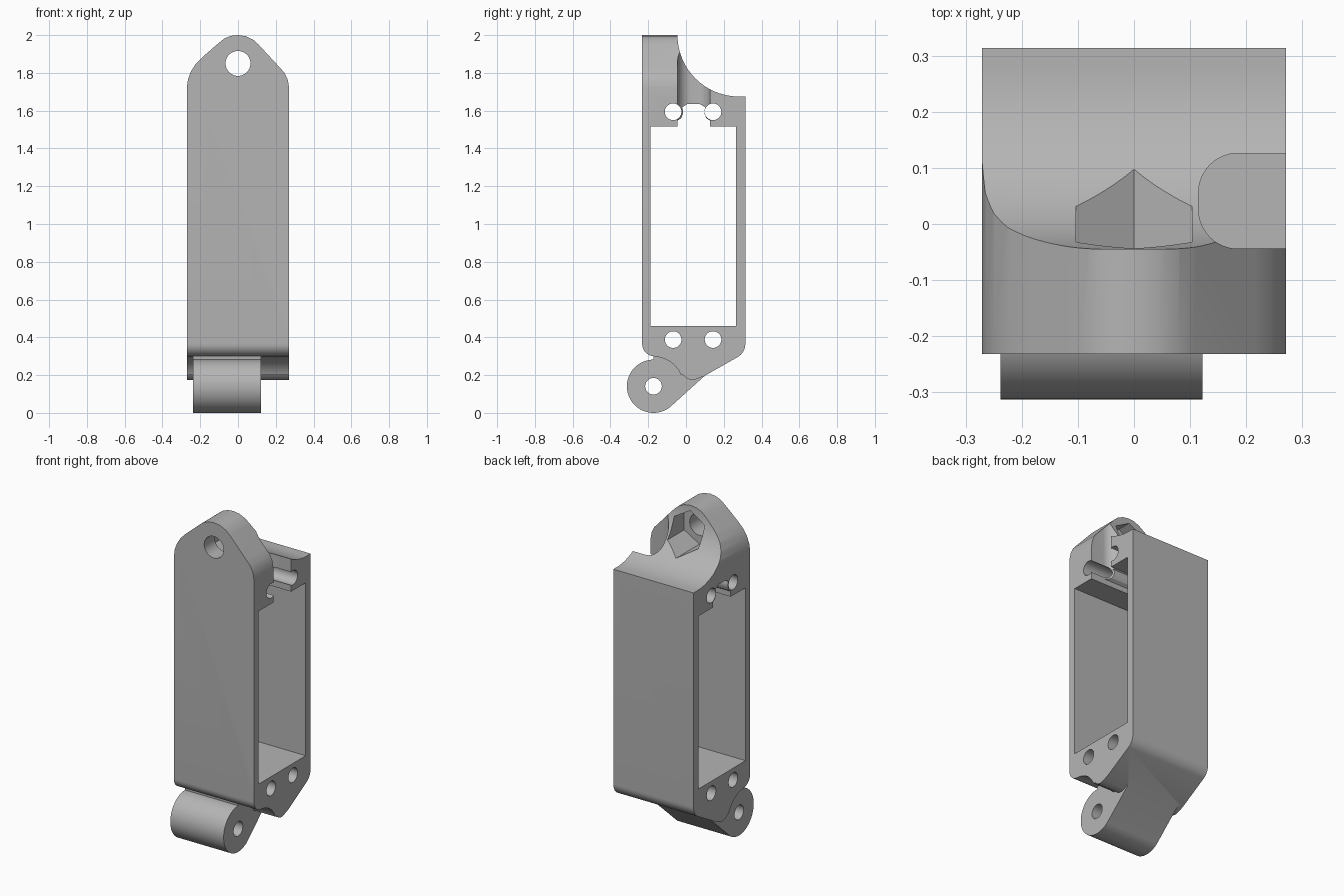
import bpy, bmesh, math
from math import sin, cos, radians

cube = bpy.data.objects.get("Cube")
if cube:
    bpy.data.objects.remove(cube, do_unlink=True)

GREY = (0.46, 0.46, 0.46, 1)
grey = bpy.data.materials.new("plain grey")
grey.use_nodes = True
grey.diffuse_color = GREY
grey.node_tree.nodes["Principled BSDF"].inputs["Base Color"].default_value = GREY


def arc(cx, cy, r, start, end, steps=16):
    """Points on an arc, angles in degrees."""
    angles = [radians(start + (end - start) * i / steps) for i in range(steps + 1)]
    return [(cx + r * cos(a), cy + r * sin(a)) for a in angles]


def circle(cx, cy, r, steps=40, start=0):
    return arc(cx, cy, r, start, start + 360, steps)[:-1]


def prism(name, outline, axis, low, high):
    """Extrude a flat outline along one axis."""
    place = {"x": lambda u, v, d: (d, u, v),
             "y": lambda u, v, d: (u, d, v),
             "z": lambda u, v, d: (u, v, d)}[axis]
    bm = bmesh.new()
    face = bm.faces.new([bm.verts.new(place(u, v, low)) for u, v in outline])
    grown = bmesh.ops.extrude_face_region(bm, geom=[face])
    shift = place(0, 0, high - low)
    moved = [g for g in grown["geom"] if isinstance(g, bmesh.types.BMVert)]
    bmesh.ops.translate(bm, verts=moved, vec=shift)
    bmesh.ops.recalc_face_normals(bm, faces=bm.faces)
    mesh = bpy.data.meshes.new(name)
    bm.to_mesh(mesh)
    bm.free()
    mesh.materials.append(grey)
    obj = bpy.data.objects.new(name, mesh)
    bpy.context.collection.objects.link(obj)
    return obj


def combine(target, tool, operation):
    """Apply a boolean and discard the tool."""
    mod = target.modifiers.new(operation.lower(), "BOOLEAN")
    mod.operation, mod.object, mod.solver = operation, tool, "EXACT"
    bpy.context.view_layer.objects.active = target
    bpy.ops.object.modifier_apply(modifier=mod.name)
    bpy.data.objects.remove(tool, do_unlink=True)


HALF = 0.271
FRONT, BACK = -0.232, 0.314
PIN_Y, PIN_Z, PIN_R = -0.172, 0.141, 0.141

# Body side profile: scooped top, rounded foot, clearance around the hinge
side = [(FRONT, 2.05), (-0.045, 2.05)]
side += arc(0.28, 2.0, 0.325, 180, 270, 40)
side += [(BACK, 1.675)]
side += arc(BACK - 0.08, 0.365, 0.08, 0, -58, 10)
side += [(0.095, 0.194)]
side += arc(0.035, 0.235, 0.06, -60, -145, 10)
side += arc(PIN_Y, PIN_Z, 0.157, 22, 90, 16)
side += arc(FRONT + 0.065, 0.365, 0.065, 265, 180, 10)
body = prism("body", side, "x", -HALF, HALF)

# Front silhouette, slightly uneven shoulders
front = [(-HALF, 0), (HALF, 0), (HALF, 1.72), (0.263, 1.765), (0.245, 1.802),
         (0.215, 1.835), (0.107, 1.952), (0.08, 1.976), (0.042, 1.994), (0, 2),
         (-0.038, 1.996), (-0.072, 1.982), (-0.1, 1.96), (-0.19, 1.882),
         (-0.225, 1.846), (-0.25, 1.806), (-0.265, 1.765), (-HALF, 1.72)]
combine(body, prism("silhouette", front, "y", -0.5, 0.5), "INTERSECT")

# Hinge knuckle with its arm blending up into the body
knuckle = arc(PIN_Y, PIN_Z, PIN_R, 90, 308, 40)
knuckle += [(0.1, 0.197), (0.1, 0.36), (PIN_Y, 0.36)]
combine(body, prism("hinge_knuckle", knuckle, "x", -0.238, 0.122), "UNION")

# Large window through both sides
window = [(-0.187, 0.46), (0.266, 0.46), (0.266, 1.515), (-0.187, 1.515)]
combine(body, prism("window", window, "x", -1, 1), "DIFFERENCE")

# Notch above the window, curving around the screw holes
notch = [(-0.044, 1.48), (0.126, 1.48), (0.126, 1.548), (0.108, 1.56),
         (0.099, 1.58), (0.097, 1.6), (0.103, 1.617), (0.075, 1.634),
         (0.005, 1.634), (-0.021, 1.617), (-0.015, 1.6), (-0.017, 1.58),
         (-0.026, 1.56), (-0.044, 1.548)]
combine(body, prism("notch", notch, "x", -1, 1), "DIFFERENCE")

# Rounded cable slot, open to one side
slot = arc(0.185, 0.056, 0.07, 180, 90, 12) + [(0.5, 0.126), (0.5, -0.044)]
slot += arc(0.185, 0.026, 0.07, 270, 180, 12)
combine(body, prism("cable_slot", slot, "z", 1.49, 2.2), "DIFFERENCE")

# Screw holes and the hinge pin hole
for y, z in [(-0.068, 1.594), (0.143, 1.594), (-0.068, 0.388), (0.143, 0.388),
             (PIN_Y, PIN_Z)]:
    combine(body, prism("side_hole", circle(y, z, 0.044), "x", -1, 1), "DIFFERENCE")

# Bolt hole in the tab, with a hexagonal nut pocket behind it
combine(body, prism("bolt_hole", circle(0, 1.85, 0.066), "y", -1, 1), "DIFFERENCE")
combine(body, prism("nut_pocket", circle(0, 1.85, 0.119, 6, 30), "y", -0.13, 1), "DIFFERENCE")

body.name = "hinged_frame"
bpy.ops.object.select_all(action="DESELECT")
body.select_set(True)
bpy.context.view_layer.objects.active = body
bpy.ops.object.shade_smooth_by_angle(angle=radians(28))
